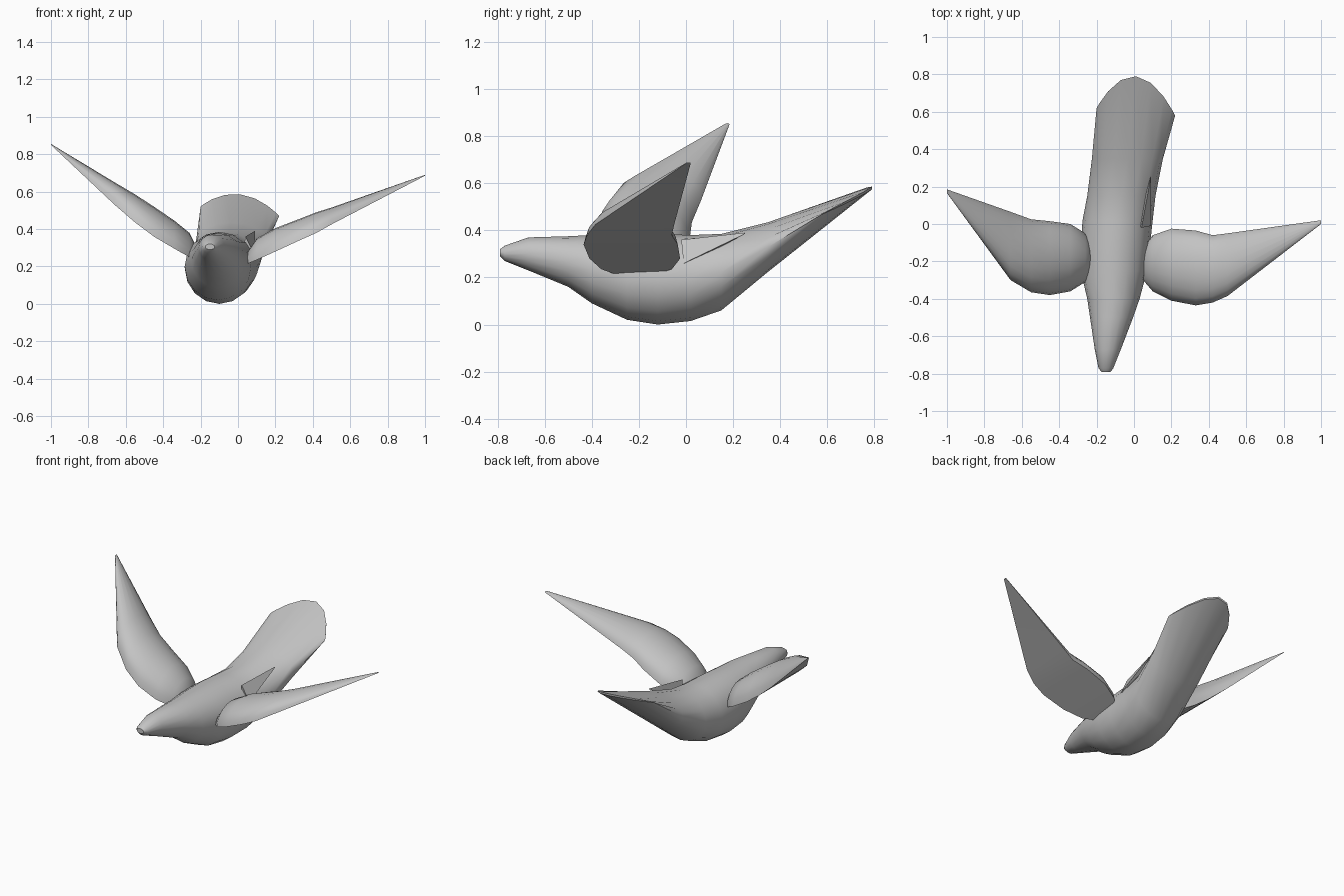
import bpy, bmesh, math

cube = bpy.data.objects.get("Cube")
if cube:
    bpy.data.objects.remove(cube, do_unlink=True)

grey = bpy.data.materials.new("plain grey")
grey.use_nodes = True
grey.diffuse_color = (0.55, 0.55, 0.55, 1)
grey.node_tree.nodes["Principled BSDF"].inputs["Base Color"].default_value = grey.diffuse_color


def loft(name, rings, angle):
    """Skin a list of equal-length closed rings, with capped ends."""
    bm = bmesh.new()
    loops = [[bm.verts.new(p) for p in ring] for ring in rings]
    for a, b in zip(loops, loops[1:]):
        for i in range(len(a)):
            j = (i + 1) % len(a)
            bm.faces.new((a[i], a[j], b[j], b[i]))
    bm.faces.new(loops[0])
    bm.faces.new(loops[-1])
    bmesh.ops.recalc_face_normals(bm, faces=bm.faces)
    mesh = bpy.data.meshes.new(name)
    bm.to_mesh(mesh)
    bm.free()
    mesh.materials.append(grey)
    obj = bpy.data.objects.new(name, mesh)
    bpy.context.collection.objects.link(obj)
    bpy.ops.object.select_all(action="DESELECT")
    obj.select_set(True)
    bpy.context.view_layer.objects.active = obj
    bpy.ops.object.shade_smooth_by_angle(angle=math.radians(angle))
    return obj


# Body: oval rings from beak to rump (y, right x, left x, bottom z, top z)
SIDES = 16
ANGLES = [2 * math.pi * i / SIDES for i in range(SIDES)]
stations = [
    (-0.79, -0.175, -0.125, 0.29, 0.32),
    (-0.77, -0.19, -0.11, 0.27, 0.335),
    (-0.67, -0.21, -0.07, 0.23, 0.37),
    (-0.5, -0.235, -0.005, 0.16, 0.375),
    (-0.4, -0.25, 0.03, 0.09, 0.38),
    (-0.25, -0.285, 0.07, 0.02, 0.38),
    (-0.12, -0.285, 0.085, 0.0, 0.385),
    (0.02, -0.275, 0.10, 0.015, 0.38),
    (0.15, -0.25, 0.115, 0.06, 0.385),
    (0.35, -0.225, 0.155, 0.225, 0.435),
]
rings = []
for y, x0, x1, z0, z1 in stations:
    rings.append([((x0 + x1) / 2 + (x1 - x0) / 2 * math.cos(a), y,
                   (z0 + z1) / 2 + (z1 - z0) / 2 * math.sin(a)) for a in ANGLES])

# Tail: the last ring flattens into a rounded, slightly rolled fan
fan = []
for a in ANGLES:
    u = math.cos(a)
    fan.append((0.01 + 0.21 * u, 0.79 - 0.19 * u * u - 0.02 * u,
                0.58 - 0.085 * u * u - 0.025 * u + 0.006 * math.sin(a)))
rings.append(fan)
loft("body_and_tail", rings, 40)


# Wings: flat underside, domed top (x, front y, back y, bottom z, top z)
def wing(name, spans, arc=10):
    rings = []
    for x, y0, y1, z0, z1 in spans:
        rings.append([(x, (y0 + y1) / 2 - (y1 - y0) / 2 * math.cos(math.pi * i / arc),
                       z0 + (z1 - z0) * math.sin(math.pi * i / arc))
                      for i in range(arc + 1)])
    return loft(name, rings, 40)


wing("left_wing", [
    (0.04, -0.29, -0.14, 0.21, 0.26),
    (0.1, -0.36, -0.06, 0.235, 0.35),
    (0.2, -0.41, -0.025, 0.28, 0.405),
    (0.33, -0.435, -0.035, 0.34, 0.455),
    (0.42, -0.42, -0.06, 0.38, 0.49),
    (0.5, -0.385, -0.05, 0.425, 0.515),
    (1.0, 0.0, 0.02, 0.685, 0.69),
])
wing("right_wing", [
    (-0.22, -0.24, -0.13, 0.23, 0.3),
    (-0.26, -0.31, -0.05, 0.25, 0.38),
    (-0.34, -0.36, 0.0, 0.295, 0.445),
    (-0.45, -0.38, 0.015, 0.36, 0.52),
    (-0.55, -0.365, 0.025, 0.435, 0.585),
    (-0.66, -0.3, 0.065, 0.53, 0.65),
    (-1.0, 0.165, 0.185, 0.85, 0.855),
])

# Pointed feather behind the left wing root
loft("rump_feather", [
    [(0.04, -0.02, 0.36), (0.09, -0.01, 0.26), (0.02, 0.0, 0.25)],
    [(0.09, 0.25, 0.39), (0.092, 0.25, 0.385), (0.088, 0.25, 0.385)],
], 20)
